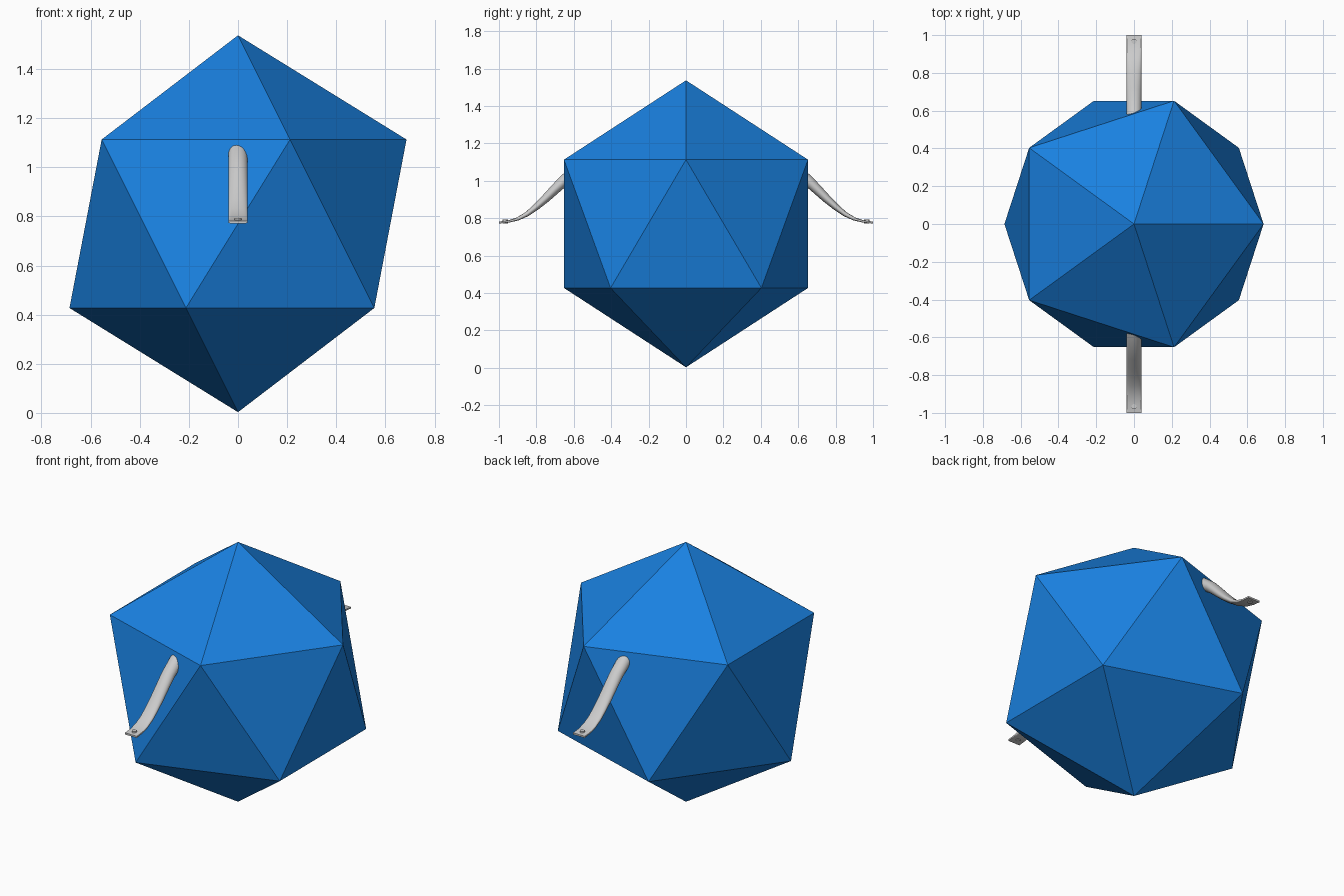
import bpy, bmesh
from math import cos, sin, pi, radians, copysign
from mathutils import Vector

if "Cube" in bpy.data.objects:
    bpy.data.objects.remove(bpy.data.objects["Cube"])

# Body: regular icosahedron with flat faces
bpy.ops.mesh.primitive_ico_sphere_add(subdivisions=1, radius=0.767, location=(0, 0, 0.77))
body = bpy.context.object
body.name = "body"
blue = bpy.data.materials.new("blue")
blue.diffuse_color = (0.01, 0.22, 0.75, 1)
blue.use_nodes = True
blue.node_tree.nodes["Principled BSDF"].inputs["Base Color"].default_value = blue.diffuse_color
body.data.materials.append(blue)

# Arm stations: y, z, half thickness, squareness exponent (1 = ellipse)
STATIONS = [
    (0.50, 1.10, 0.037, 1.0), (0.58, 1.053, 0.035, 1.0),
    (0.65, 1.003, 0.031, 1.0), (0.70, 0.955, 0.027, 1.0),
    (0.75, 0.906, 0.023, 0.95), (0.80, 0.861, 0.018, 0.9),
    (0.85, 0.822, 0.013, 0.75), (0.90, 0.796, 0.009, 0.55),
    (0.95, 0.782, 0.006, 0.3), (1.00, 0.777, 0.005, 0.15),
]
HALF_WIDTH, SIDES = 0.039, 24


def power(v, e):
    return copysign(abs(v) ** e, v) if abs(v) > 1e-6 else 0.0


def finish(bm, name):
    bmesh.ops.recalc_face_normals(bm, faces=bm.faces)
    mesh = bpy.data.meshes.new(name)
    bm.to_mesh(mesh)
    bm.free()
    ob = bpy.data.objects.new(name, mesh)
    bpy.context.collection.objects.link(ob)
    bpy.ops.object.select_all(action='DESELECT')
    ob.select_set(True)
    bpy.context.view_layer.objects.active = ob
    bpy.ops.object.shade_smooth_by_angle(angle=radians(35))
    return ob


def make_arm(side, name):
    bm = bmesh.new()
    rings = []
    for i, (y, z, t, e) in enumerate(STATIONS):
        a, b = STATIONS[max(i - 1, 0)], STATIONS[min(i + 1, len(STATIONS) - 1)]
        d = Vector((b[0] - a[0], b[1] - a[1])).normalized()
        if i == len(STATIONS) - 1:
            d = Vector((1, 0))
        ring = []
        for k in range(SIDES):
            ang = 2 * pi * (k + 0.5) / SIDES
            u = HALF_WIDTH * power(cos(ang), e)
            v = t * power(sin(ang), e)
            ring.append(bm.verts.new((u, side * (y - d.y * v), z + d.x * v)))
        rings.append(ring)
    for r, s in zip(rings, rings[1:]):
        for k in range(SIDES):
            n = (k + 1) % SIDES
            bm.faces.new((r[k], r[n], s[n], s[k]))
    bm.faces.new(rings[0])
    bm.faces.new(rings[-1])
    return finish(bm, name)


# Arms with a small pin through each flattened tip
for side, label in ((-1, "front"), (1, "back")):
    make_arm(side, label + "_arm")
    bpy.ops.mesh.primitive_cylinder_add(vertices=12, radius=0.014, depth=0.022,
                                        location=(0, side * 0.967, 0.782))
    bpy.context.object.name = label + "_tip_pin"
